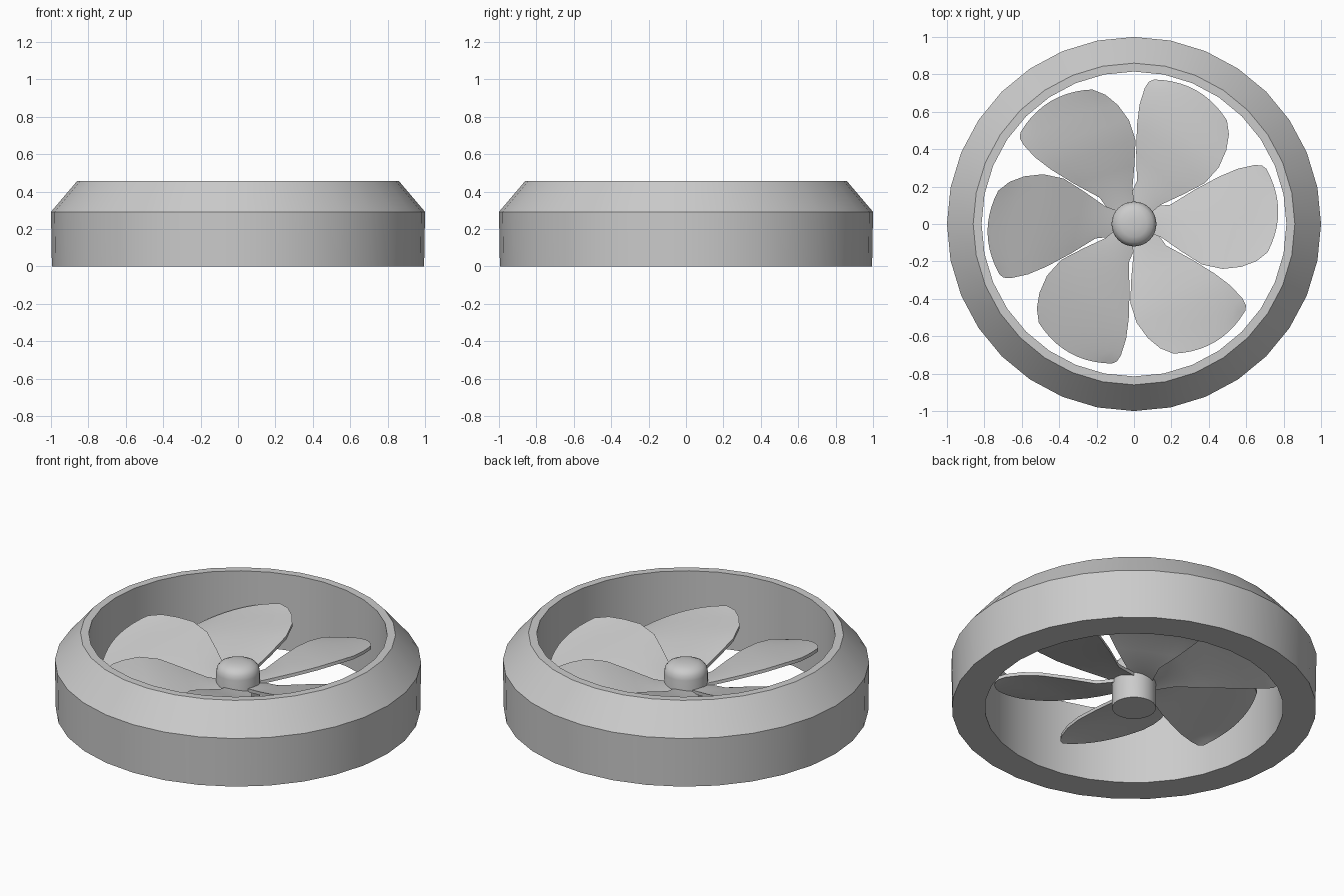
import bpy, bmesh, math

if "Cube" in bpy.data.objects:
    bpy.data.objects.remove(bpy.data.objects["Cube"])


def finish(name, bm, angle=30):
    bmesh.ops.recalc_face_normals(bm, faces=bm.faces)
    mesh = bpy.data.meshes.new(name)
    bm.to_mesh(mesh)
    bm.free()
    ob = bpy.data.objects.new(name, mesh)
    bpy.context.collection.objects.link(ob)
    bpy.ops.object.select_all(action='DESELECT')
    ob.select_set(True)
    bpy.context.view_layer.objects.active = ob
    bpy.ops.object.shade_smooth_by_angle(angle=math.radians(angle))
    return ob


def lathe(name, profile, closed, sides=32, angle=30):
    bm = bmesh.new()
    verts = [bm.verts.new((r, 0, z)) for r, z in profile]
    for a, b in zip(verts, verts[1:]):
        bm.edges.new((a, b))
    if closed:
        bm.edges.new((verts[-1], verts[0]))
    bmesh.ops.spin(bm, geom=bm.verts[:] + bm.edges[:], cent=(0, 0, 0),
                   axis=(0, 0, 1), angle=2 * math.pi, steps=sides)
    bmesh.ops.remove_doubles(bm, verts=bm.verts, dist=0.0005)
    return finish(name, bm, angle)


# Outer duct ring with a chamfered top
lathe("duct_ring", [(0.815, 0), (0.995, 0), (1.0, 0.292),
                    (0.86, 0.457), (0.815, 0.457)], True)

# Central hub with a rounded cap
lathe("hub", [(0, 0), (0.12, 0), (0.12, 0.23), (0.115, 0.255),
              (0.10, 0.275), (0.07, 0.289), (0.03, 0.294), (0, 0.295)],
      False, angle=40)

# Blade stations: leading edge, trailing edge (x, y, z) and outward bulge
STATIONS = [
    ((0.05, 0.075, 0.155), (0.06, -0.05, 0.165), 0.0),
    ((0.20, 0.090, 0.16), (0.15, -0.083, 0.185), 0.0),
    ((0.33, 0.170, 0.17), (0.26, -0.160, 0.23), 0.0),
    ((0.46, 0.240, 0.18), (0.37, -0.230, 0.275), 0.01),
    ((0.56, 0.282, 0.18), (0.48, -0.253, 0.30), 0.02),
    ((0.65, 0.302, 0.175), (0.58, -0.242, 0.305), 0.035),
    ((0.69, 0.300, 0.17), (0.66, -0.212, 0.31), 0.05),
    ((0.714, 0.282, 0.17), (0.72, -0.165, 0.305), 0.06),
]
CHORD = 10
THICK = 0.02

bm = bmesh.new()
rows = []
for lead, trail, bulge in STATIONS:
    row = []
    for i in range(CHORD + 1):
        t = i / CHORD
        hump = 4 * t * (1 - t)
        x, y, z = (a + (b - a) * t for a, b in zip(lead, trail))
        row.append(bm.verts.new((x + bulge * hump, y, z + 0.005 * hump)))
    rows.append(row)
for r0, r1 in zip(rows, rows[1:]):
    for i in range(CHORD):
        bm.faces.new((r0[i], r0[i + 1], r1[i + 1], r1[i]))
# Give the blade a vertical thickness, keeping the upper surface
geom = bmesh.ops.extrude_face_region(bm, geom=bm.faces[:],
                                     use_keep_orig=True)["geom"]
bmesh.ops.translate(bm, vec=(0, 0, -THICK),
                    verts=[g for g in geom if isinstance(g, bmesh.types.BMVert)])
blade = finish("blade_1", bm)

# Six blades around the hub, sharing one mesh
for k in range(6):
    ob = blade
    if k:
        ob = blade.copy()
        ob.name = f"blade_{k + 1}"
        bpy.context.collection.objects.link(ob)
    ob.location = (-0.006, 0.013, 0)
    ob.rotation_euler.z = k * math.pi / 3
